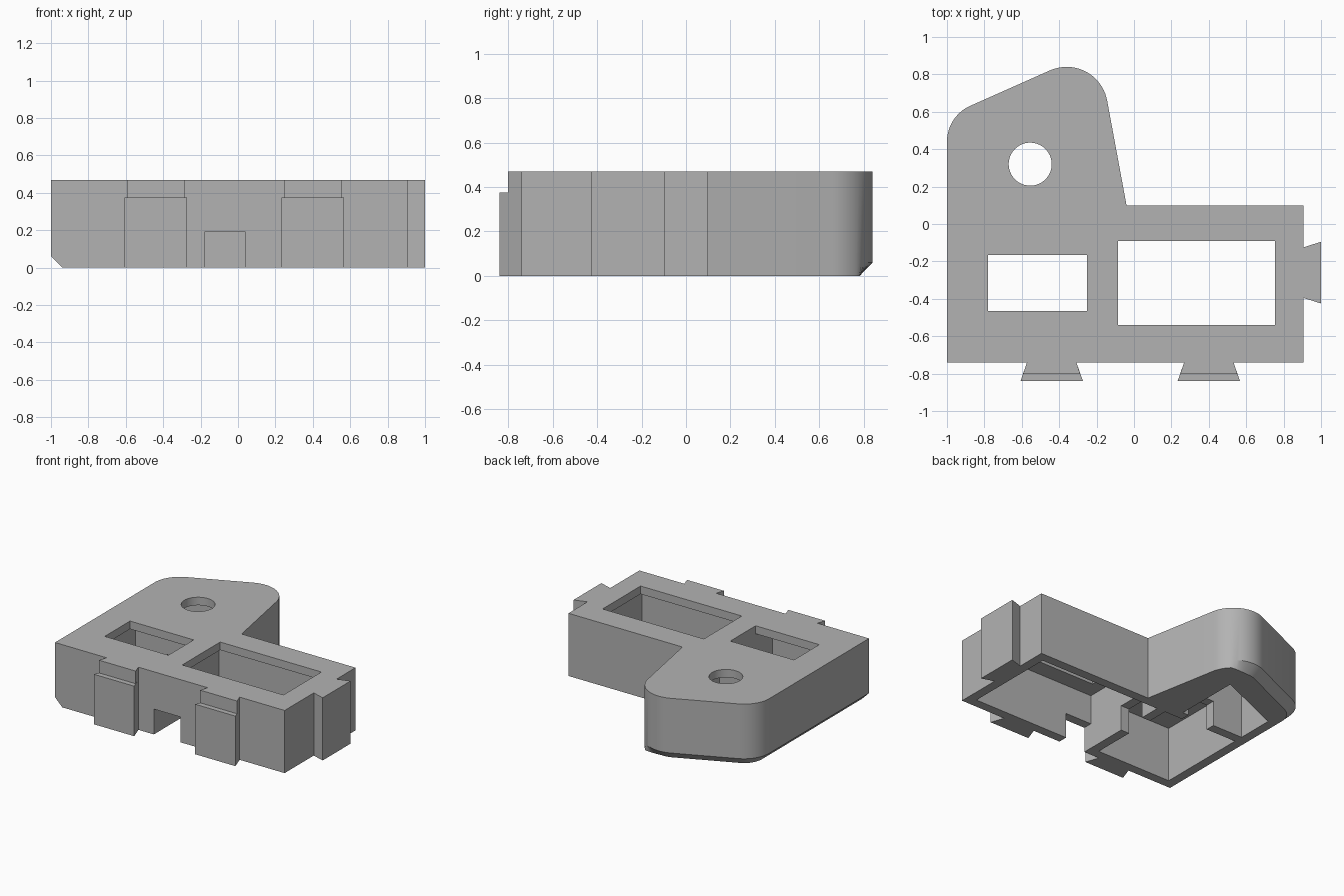
import bpy, bmesh
from math import radians, cos, sin

cube = bpy.data.objects.get("Cube")
if cube:
    bpy.data.objects.remove(cube, do_unlink=True)

TOP, FLOOR, CHAMFER = 0.47, 0.41, 0.06

grey = bpy.data.materials.new("mid grey")
grey.use_nodes = True
grey.diffuse_color = (0.45, 0.45, 0.45, 1)
grey.node_tree.nodes["Principled BSDF"].inputs["Base Color"].default_value = (0.45, 0.45, 0.45, 1)


def loft(name, rings):
    """Solid from stacked rings of equal length, each a list of (x, y, z)."""
    bm = bmesh.new()
    rows = [[bm.verts.new(p) for p in ring] for ring in rings]
    n = len(rows[0])
    for low, high in zip(rows, rows[1:]):
        for i in range(n):
            j = (i + 1) % n
            bm.faces.new((low[i], low[j], high[j], high[i]))
    bm.faces.new(rows[0][::-1])
    bm.faces.new(rows[-1])
    bmesh.ops.remove_doubles(bm, verts=bm.verts, dist=1e-5)
    bmesh.ops.recalc_face_normals(bm, faces=bm.faces)
    mesh = bpy.data.meshes.new(name)
    bm.to_mesh(mesh)
    bm.free()
    mesh.materials.append(grey)
    ob = bpy.data.objects.new(name, mesh)
    bpy.context.collection.objects.link(ob)
    return ob


def prism(name, outline, z0, z1):
    return loft(name, [[(x, y, z) for x, y in outline] for z in (z0, z1)])


def rect(x0, x1, y0, y1):
    return [(x0, y0), (x1, y0), (x1, y1), (x0, y1)]


def cut(target, outline, z0, z1):
    cutter = prism("cutter", outline, z0, z1)
    cutter.hide_render = True
    mod = target.modifiers.new("cut", 'BOOLEAN')
    mod.operation, mod.solver, mod.object = 'DIFFERENCE', 'EXACT', cutter
    bpy.context.view_layer.objects.active = target
    bpy.ops.object.modifier_apply(modifier=mod.name)
    bpy.data.objects.remove(cutter, do_unlink=True)


# Body outline: points with the inward shift of the bottom edge
outline = [((0.905, -0.74), (0, 0)), ((0.905, 0.1), (0, 0)), ((-0.04, 0.1), (0, 0))]
STEPS = 20
for cx, cy, r, a0, a1 in ((-0.36, 0.62, 0.22, 10, 114), (-0.79, 0.44, 0.21, 114, 180)):
    for k in range(STEPS + 1):
        a = radians(a0 + (a1 - a0) * k / STEPS)
        fade = CHAMFER
        if a < radians(90):
            fade = max(0, CHAMFER - r * (1 - sin(a)))
        outline.append(((cx + r * cos(a), cy + r * sin(a)), (-fade * cos(a), -fade * sin(a))))
outline.append(((-1, -0.74), (CHAMFER, 0)))

body = loft("body", [
    [(p[0] + s[0], p[1] + s[1], 0) for p, s in outline],
    [(p[0], p[1], CHAMFER) for p, s in outline],
    [(p[0], p[1], TOP) for p, s in outline]])

# Hollow pockets open at the bottom
cut(body, rect(-0.18, 0.835, -0.67, 0.03), -0.1, FLOOR)
cut(body, rect(-0.87, -0.25, -0.67, 0.03), -0.1, FLOOR)
cut(body, [(-0.87, 0.1), (-0.35, 0.1), (-0.35, 0.6), (-0.87, 0.38)], -0.1, FLOOR)

# Openings through the top plate
cut(body, rect(-0.085, 0.755, -0.54, -0.09), 0.3, 0.6)
cut(body, rect(-0.78, -0.252, -0.465, -0.165), 0.3, 0.6)
cut(body, [(-0.555 + 0.115 * cos(radians(a)), 0.32 + 0.115 * sin(radians(a)))
           for a in range(0, 360, 8)], 0.3, 0.6)

# Cable passages through the front wall and the ribs
cut(body, rect(-0.18, 0.04, -0.8, -0.6), -0.1, 0.19)
cut(body, rect(-0.3, -0.1, -0.35, -0.13), -0.1, 0.19)
cut(body, rect(-0.62, -0.4, 0.0, 0.15), -0.1, 0.19)


# Dovetail connectors
def dovetail(inner, outer, depth):
    return [(-inner, 0), (-outer, -depth), (outer, -depth), (inner, 0)]


for side, cx in (("right", -0.44), ("left", 0.4)):
    for part, half, depth, z0, z1 in (("lower", 0.167, 0.1, 0, 0.375), ("upper", 0.153, 0.062, 0.375, TOP)):
        prism(f"front_{side}_dovetail_{part}",
              [(cx + x, -0.74 + y) for x, y in dovetail(0.132, half, depth)], z0, z1)
prism("side_dovetail", [(0.905 - y, -0.26 + x) for x, y in dovetail(0.135, 0.165, 0.095)], 0, TOP)

# Smooth the rounded corners, keep edges sharp
bpy.ops.object.select_all(action='DESELECT')
body.select_set(True)
bpy.context.view_layer.objects.active = body
bpy.ops.object.shade_smooth_by_angle(angle=radians(25))
